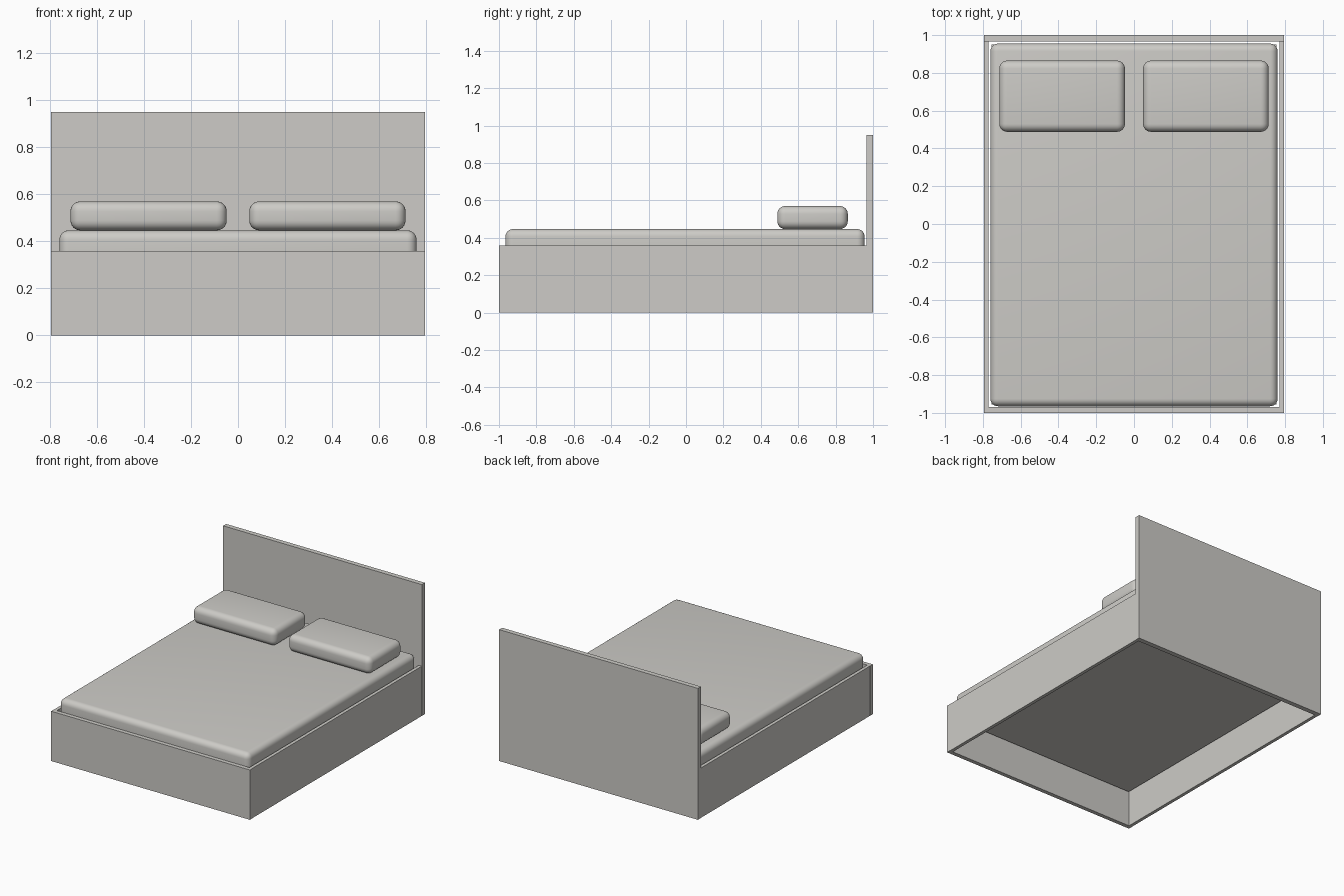
import bpy

if "Cube" in bpy.data.objects:
    bpy.data.objects.remove(bpy.data.objects["Cube"])

# One warm grey for the whole bed
grey = bpy.data.materials.new("warm_grey")
grey.diffuse_color = (0.61, 0.60, 0.57, 1)
grey.use_nodes = True
grey.node_tree.nodes["Principled BSDF"].inputs["Base Color"].default_value = grey.diffuse_color


def box(name, x, y, z, radius=0.0, segments=6):
    """Box spanning the (min, max) ranges, with optional rounded edges."""
    spans = (x, y, z)
    bpy.ops.mesh.primitive_cube_add(size=1, location=[(a + b) / 2 for a, b in spans])
    ob = bpy.context.object
    ob.name = name
    ob.scale = [b - a for a, b in spans]
    bpy.ops.object.transform_apply(location=False, rotation=False, scale=True)
    ob.data.materials.append(grey)
    if radius:
        bevel = ob.modifiers.new("rounding", 'BEVEL')
        bevel.width = radius
        bevel.segments = segments
        bpy.ops.object.modifier_apply(modifier=bevel.name)
        bpy.ops.object.shade_smooth_by_angle()
    return ob


W = 0.795  # half width of the frame

# Frame: headboard, footboard and side rails, open underneath
box("headboard", (-W, W), (0.965, 1.0), (0, 0.95))
box("footboard", (-W, W), (-1.0, -0.97), (0, 0.36))
for side, s in (("left", -1), ("right", 1)):
    rail = sorted((s * 0.77, s * (W - 0.001)))
    box(side + "_rail", rail, (-0.97, 0.965), (0, 0.36))

# Base board seen from below, and the mattress resting on it
box("base_board", (-0.755, 0.755), (-0.955, 0.95), (0.25, 0.27))
box("mattress", (-0.76, 0.76), (-0.965, 0.955), (0.27, 0.447), 0.04)

# Pair of pillows
for side, s in (("left", -1), ("right", 1)):
    span = sorted((s * 0.048, s * 0.713))
    box(side + "_pillow", span, (0.488, 0.865), (0.447, 0.57), 0.042)
